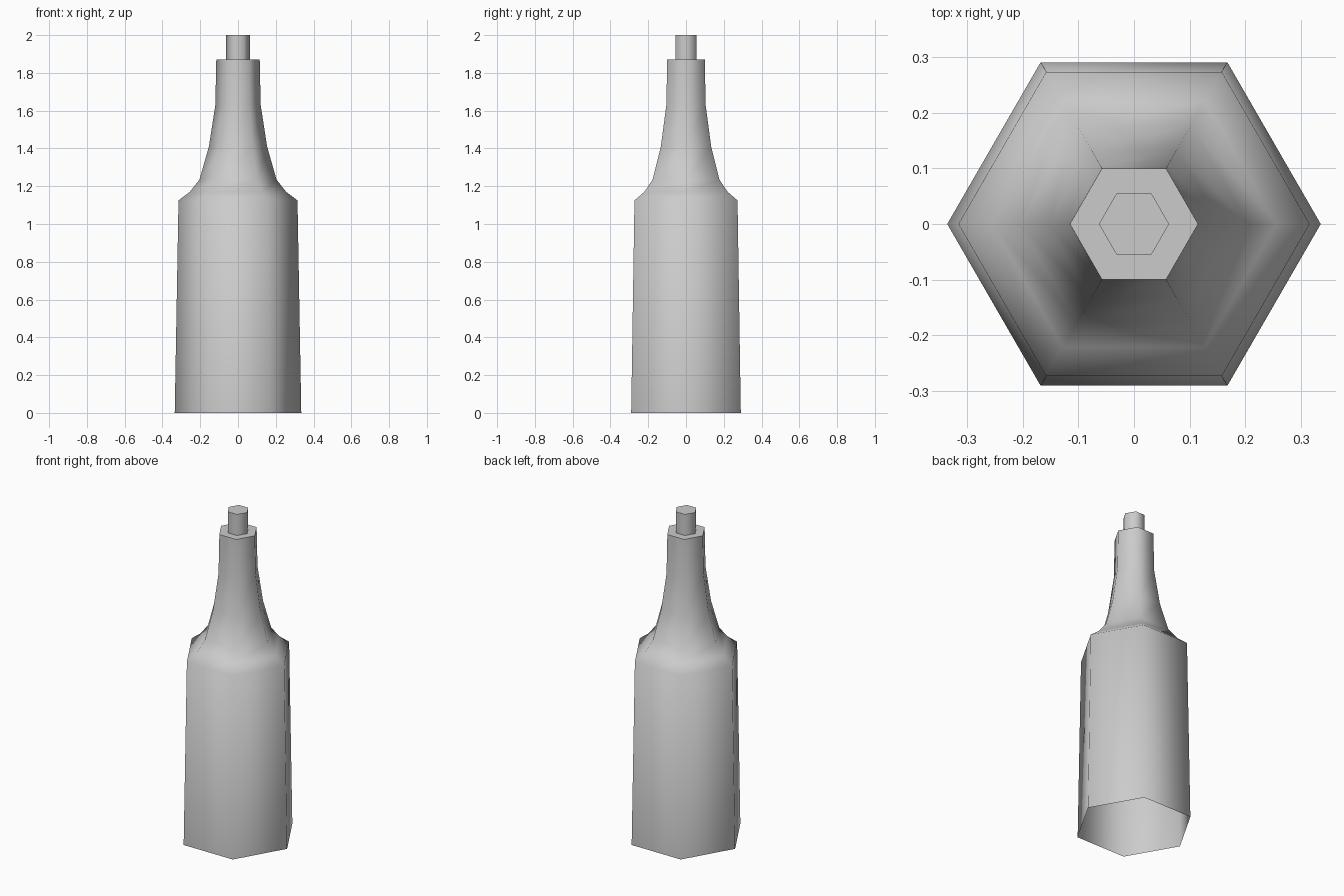
import bpy, bmesh, math

if "Cube" in bpy.data.objects:
    bpy.data.objects.remove(bpy.data.objects["Cube"])

SIDES = 6


def lathe(name, profile, top=True, bottom=False):
    """Six-sided tube through (radius, height) pairs, corners on the x axis."""
    bm = bmesh.new()
    rings = []
    for r, z in profile:
        rings.append([bm.verts.new((r * math.cos(2 * math.pi * i / SIDES),
                                    r * math.sin(2 * math.pi * i / SIDES), z))
                      for i in range(SIDES)])
    for a, b in zip(rings, rings[1:]):
        for i in range(SIDES):
            j = (i + 1) % SIDES
            bm.faces.new((a[i], a[j], b[j], b[i]))
    if top:
        bm.faces.new(rings[-1])
    if bottom:
        bm.faces.new(rings[0][::-1])
    mesh = bpy.data.meshes.new(name)
    bm.to_mesh(mesh)
    bm.free()
    obj = bpy.data.objects.new(name, mesh)
    bpy.context.collection.objects.link(obj)
    bpy.ops.object.select_all(action='DESELECT')
    obj.select_set(True)
    bpy.context.view_layer.objects.active = obj
    bpy.ops.object.shade_smooth_by_angle(angle=math.radians(65))
    return obj


# Bottle: open base, tapered body, shoulder, long neck, flat rim, narrow spout
lathe("bottle", [(0.335, 0), (0.315, 1.125), (0.255, 1.17), (0.204, 1.235),
                 (0.154, 1.41), (0.12, 1.63), (0.115, 1.87),
                 (0.063, 1.87), (0.063, 2.0)])
